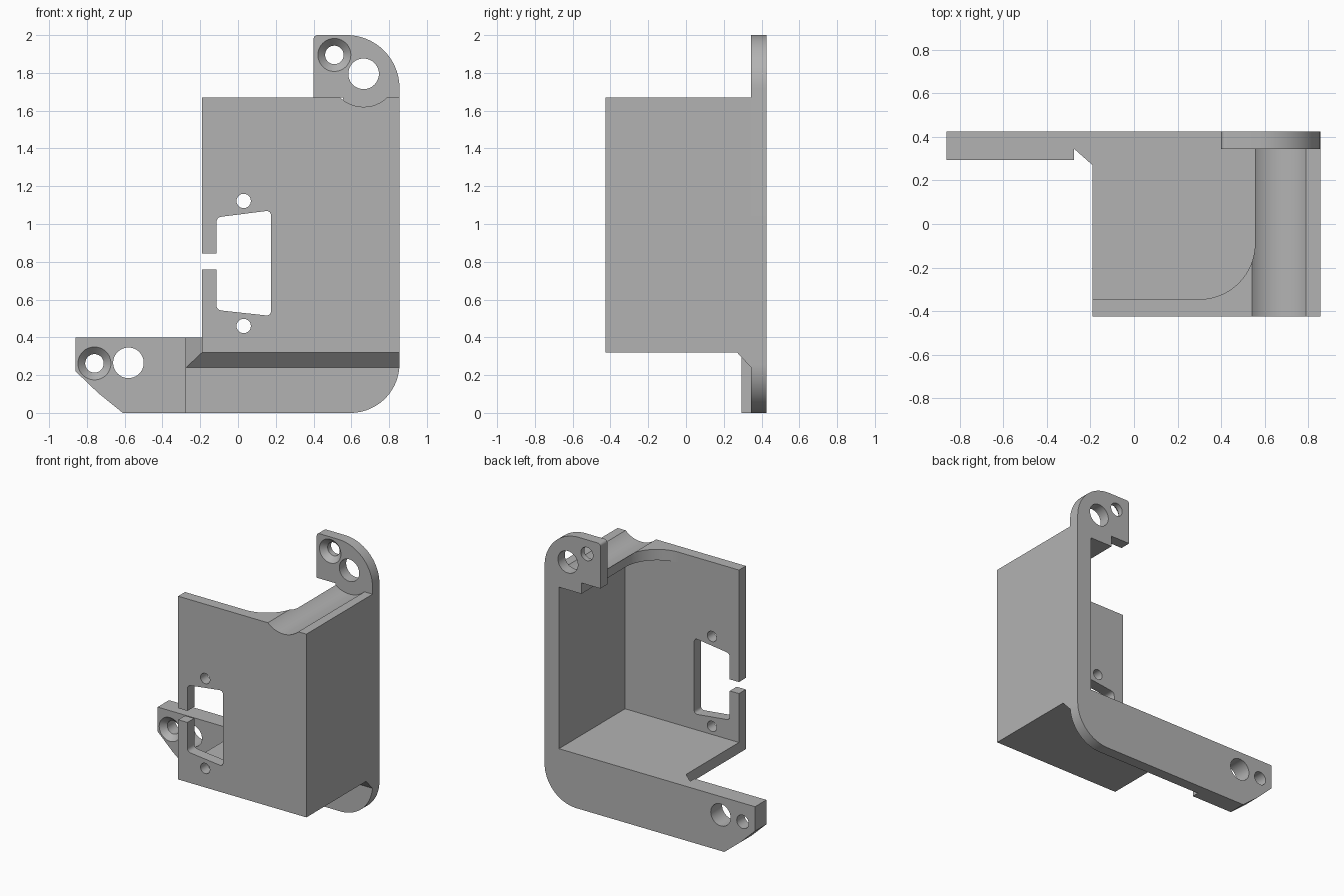
import bpy, bmesh, math
from mathutils import Matrix, Vector

cube = bpy.data.objects.get("Cube")
if cube:
    bpy.data.objects.remove(cube, do_unlink=True)

grey = bpy.data.materials.new("plain grey")
grey.use_nodes = True
colour = (0.45, 0.45, 0.45, 1)
grey.diffuse_color = colour
grey.node_tree.nodes["Principled BSDF"].inputs["Base Color"].default_value = colour

# Shared dimensions
LEFT, RIGHT, INNER = -0.19, 0.855, 0.738
FRONT, FRONT_IN, BACK_IN, BACK = -0.425, -0.345, 0.345, 0.425
BOTTOM, FLOOR, CEILING, TOP = 0.32, 0.40, 1.59, 1.67
PAD_FRONT, PAD_EDGE = 0.293, -0.275


def arc(cx, cy, r, start, end, steps=24):
    angles = [math.radians(start + (end - start) * i / steps) for i in range(steps + 1)]
    return [(cx + r * math.cos(a), cy + r * math.sin(a)) for a in angles]


def make_object(name, bm):
    bmesh.ops.recalc_face_normals(bm, faces=bm.faces)
    mesh = bpy.data.meshes.new(name)
    bm.to_mesh(mesh)
    bm.free()
    obj = bpy.data.objects.new(name, mesh)
    bpy.context.collection.objects.link(obj)
    mesh.materials.append(grey)
    return obj


def extrude(name, profile, low, high, flat=False):
    """Extrude an XZ profile along y, or an XY profile along z when flat."""
    bm = bmesh.new()
    place = (lambda a, b: (a, b, low)) if flat else (lambda a, b: (a, low, b))
    face = bm.faces.new([bm.verts.new(place(a, b)) for a, b in profile])
    grown = bmesh.ops.extrude_face_region(bm, geom=[face])["geom"]
    step = Vector((0, 0, high - low) if flat else (0, high - low, 0))
    bmesh.ops.translate(bm, vec=step, verts=[v for v in grown if isinstance(v, bmesh.types.BMVert)])
    return make_object(name, bm)


def rect(x0, x1, z0, z1):
    return [(x0, z0), (x1, z0), (x1, z1), (x0, z1)]


def drill(x, z, r_front, r_back, y0, y1):
    """Round cutter along y, tapered when the radii differ."""
    bm = bmesh.new()
    turn = Matrix.Translation((x, (y0 + y1) / 2, z)) @ Matrix.Rotation(-math.pi / 2, 4, "X")
    bmesh.ops.create_cone(bm, cap_ends=True, segments=48, radius1=r_front,
                          radius2=r_back, depth=y1 - y0, matrix=turn)
    return make_object("cutter", bm)


def rounded(points, r):
    """Round the corners of a polygon with short curves."""
    result = []
    for i, p in enumerate(points):
        p = Vector(p)
        a = p + (Vector(points[i - 1]) - p).normalized() * r
        b = p + (Vector(points[(i + 1) % len(points)]) - p).normalized() * r
        for k in range(7):
            t = k / 6
            result.append(tuple(a * (1 - t) ** 2 + p * 2 * t * (1 - t) + b * t * t))
    return result


def cut(obj, cutters):
    bpy.ops.object.select_all(action="DESELECT")
    bpy.context.view_layer.objects.active = obj
    obj.select_set(True)
    for cutter in cutters:
        mod = obj.modifiers.new("cut", "BOOLEAN")
        mod.operation, mod.solver, mod.object = "DIFFERENCE", "EXACT", cutter
        bpy.ops.object.modifier_apply(modifier=mod.name)


# Front plate with connector opening, slot and screw holes
front_plate = extrude("front_plate", rect(LEFT, RIGHT, BOTTOM, TOP), FRONT, FRONT_IN)
window = rounded([(-0.115, 0.545), (0.175, 0.513), (0.175, 1.072), (-0.115, 1.035)], 0.03)
opening = extrude("cutter", window, -0.6, -0.2)
slot = extrude("cutter", rect(-0.3, -0.1, 0.76, 0.845), -0.6, -0.2)
screw_holes = [drill(0.03, z, 0.038, 0.038, -0.6, -0.2) for z in (0.46, 1.122)]
groove = drill(0.665, 1.8, 0.18, 0.18, -0.6, 0.4)
cut(front_plate, [opening, slot, groove] + screw_holes)

# Top flange with a curved inner corner and a tool groove
flange_shape = [(RIGHT, FRONT_IN), (RIGHT, BACK_IN), (0.555, BACK_IN)]
flange_shape += arc(0.3, -0.09, 0.255, 0, -90)
top_flange = extrude("top_flange", flange_shape, CEILING, TOP, flat=True)
cut(top_flange, [groove])

# Side wall and floor
side_wall = extrude("side_wall", rect(INNER, RIGHT, FLOOR, CEILING), FRONT_IN, BACK_IN)
floor = extrude("floor", rect(LEFT, RIGHT, BOTTOM, FLOOR), FRONT_IN, 0.27)

# Chamfered gusset joining the floor to the mounting plate
bm = bmesh.new()
for y, x, z in ((0.27, LEFT, BOTTOM), (BACK_IN, PAD_EDGE, 0.24)):
    for a, b in rect(x, RIGHT, z, FLOOR):
        bm.verts.new((a, y, b))
bmesh.ops.convex_hull(bm, input=bm.verts)
bmesh.ops.dissolve_limit(bm, angle_limit=0.01, verts=bm.verts, edges=bm.edges)
gusset = make_object("gusset", bm)

# Back mounting plate: lower bar, upright and upper ear in one outline
bar_end = [(-0.86, FLOOR), (-0.86, 0.22), (-0.74, 0.105), (-0.61, 0)]
outline = bar_end + arc(0.595, 0.26, 0.26, -90, 0)
outline += arc(0.575, 1.72, 0.28, 0, 90) + arc(0.42, 1.98, 0.02, 90, 180, 6)
outline += [(0.4, TOP), (0.555, TOP), (0.555, CEILING), (INNER, CEILING), (INNER, FLOOR)]
mounting_plate = extrude("mounting_plate", outline, BACK_IN, BACK)

# Thicker pad at the free end of the bar
pad_shape = bar_end + [(PAD_EDGE, 0), (PAD_EDGE, FLOOR)]
end_pad = extrude("end_pad", pad_shape, PAD_FRONT, BACK_IN)

# Mounting holes: one plain and one countersunk at each end
ear_holes, bar_holes = [], []
for holes, plain, sunk, face in ((ear_holes, (0.665, 1.795), (0.51, 1.895), BACK_IN),
                                 (bar_holes, (-0.58, 0.265), (-0.76, 0.262), PAD_FRONT)):
    holes.append(drill(*plain, 0.081, 0.081, 0.2, 0.6))
    holes.append(drill(*sunk, 0.049, 0.049, 0.2, 0.6))
    holes.append(drill(*sunk, 0.097, 0.039, face - 0.01, face + 0.05))
cut(mounting_plate, ear_holes + bar_holes[:2])
cut(end_pad, bar_holes)

# Remove cutters and smooth the rounded faces
for cutter in [opening, slot, groove] + screw_holes + ear_holes + bar_holes:
    bpy.data.objects.remove(cutter, do_unlink=True)
bpy.ops.object.select_all(action="DESELECT")
for part in (front_plate, top_flange, side_wall, floor, gusset, mounting_plate, end_pad):
    part.select_set(True)
bpy.context.view_layer.objects.active = front_plate
bpy.ops.object.shade_smooth_by_angle(angle=math.radians(25))
